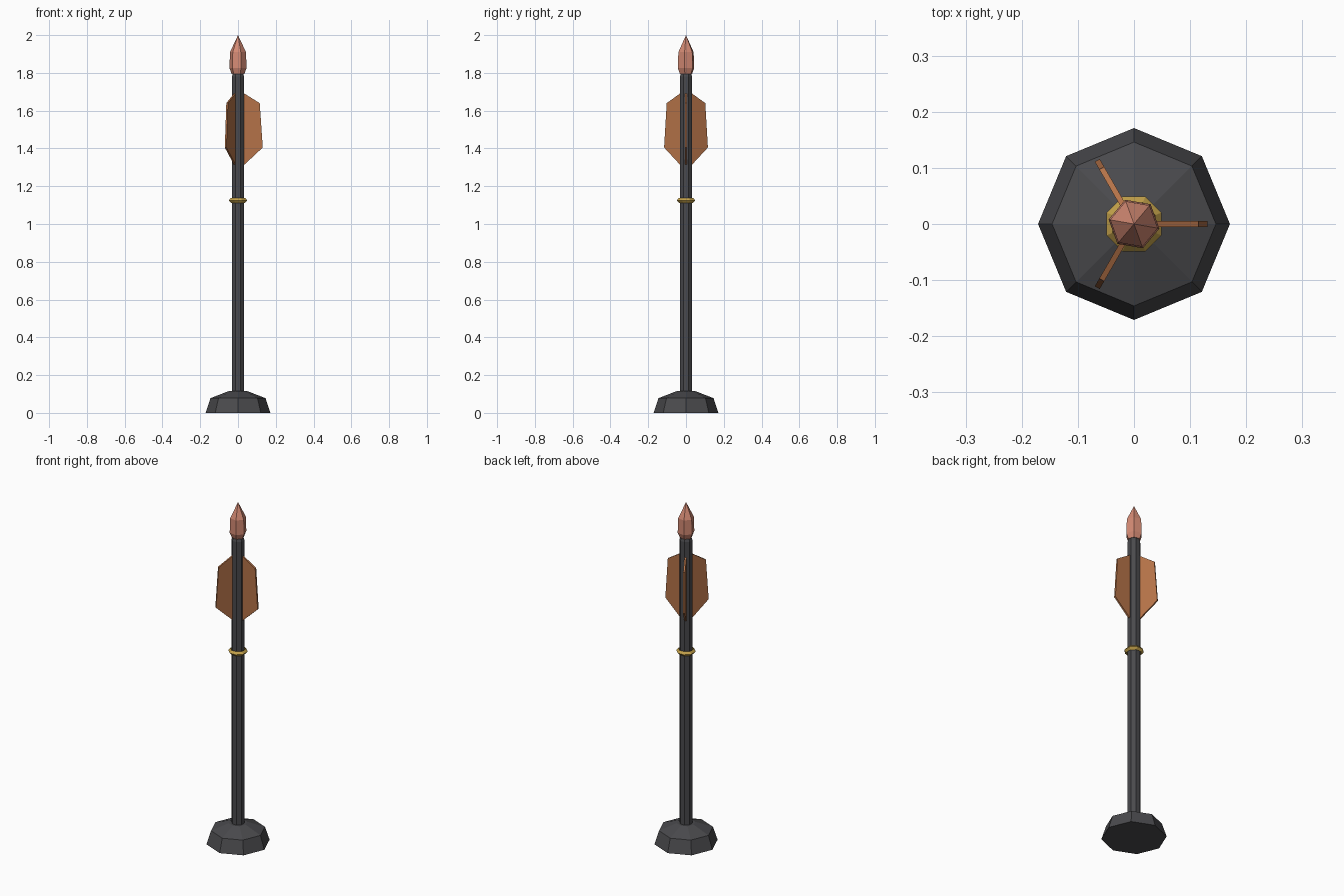
import bpy, bmesh, math

if "Cube" in bpy.data.objects:
    bpy.data.objects.remove(bpy.data.objects["Cube"], do_unlink=True)


def material(name, rgb):
    m = bpy.data.materials.new(name)
    m.use_nodes = True
    m.diffuse_color = (*rgb, 1)
    m.node_tree.nodes["Principled BSDF"].inputs["Base Color"].default_value = (*rgb, 1)
    return m


iron = material("dark iron", (0.068, 0.068, 0.074))
copper = material("pink copper", (0.66, 0.255, 0.175))
rust = material("brown orange", (0.46, 0.17, 0.065))
gold = material("gold", (0.55, 0.36, 0.07))


def finish(bm, name, mat):
    bmesh.ops.recalc_face_normals(bm, faces=bm.faces)
    mesh = bpy.data.meshes.new(name)
    bm.to_mesh(mesh)
    bm.free()
    mesh.materials.append(mat)
    obj = bpy.data.objects.new(name, mesh)
    bpy.context.collection.objects.link(obj)
    return obj


def turned(name, profile, sides, turn, mat, closed=False):
    """Sweep a (radius, height) profile around z; radius 0 makes a point."""
    bm = bmesh.new()
    rings = []
    for r, z in profile:
        if r == 0:
            rings.append([bm.verts.new((0, 0, z))] * sides)
            continue
        angles = [math.radians(turn + 360 * i / sides) for i in range(sides)]
        rings.append([bm.verts.new((r * math.cos(a), r * math.sin(a), z)) for a in angles])
    pairs = list(zip(rings, rings[1:]))
    if closed:
        pairs.append((rings[-1], rings[0]))
    for low, high in pairs:
        for i in range(sides):
            j = (i + 1) % sides
            corners = [low[i], low[j], high[j], high[i]]
            bm.faces.new(list(dict.fromkeys(corners)))
    if not closed:
        for (r, z), ring in zip((profile[0], profile[-1]), (rings[0], rings[-1])):
            if r:
                bm.faces.new(ring)
    return finish(bm, name, mat)


# Weighted foot, shaft, tip and collar
turned("base", [(0.171, 0), (0.146, 0.078), (0.05, 0.115)], 8, 0, iron)
turned("shaft", [(0.035, 0.1), (0.035, 1.78), (0.028, 1.8)], 8, 22.5, iron)
turned("tip", [(0.034, 1.795), (0.046, 1.825), (0.043, 1.91), (0, 2.0)], 6, 50, copper)
turned("collar_ring", [(0.041, 1.112), (0.053, 1.125), (0.041, 1.138), (0.03, 1.125)],
       8, 22.5, gold, closed=True)

# Three flat fins around the shaft
outline = [(0.02, 1.69), (0.035, 1.69), (0.115, 1.64), (0.131, 1.405), (0.035, 1.315), (0.02, 1.315)]
for k in range(3):
    bm = bmesh.new()
    face = bm.faces.new([bm.verts.new((x, -0.005, z)) for x, z in outline])
    side = bmesh.ops.extrude_face_region(bm, geom=[face])["geom"]
    bmesh.ops.translate(bm, vec=(0, 0.01, 0),
                        verts=[g for g in side if isinstance(g, bmesh.types.BMVert)])
    fin = finish(bm, f"fin_{k + 1}", rust)
    fin.rotation_euler.z = math.radians(120 * k)
